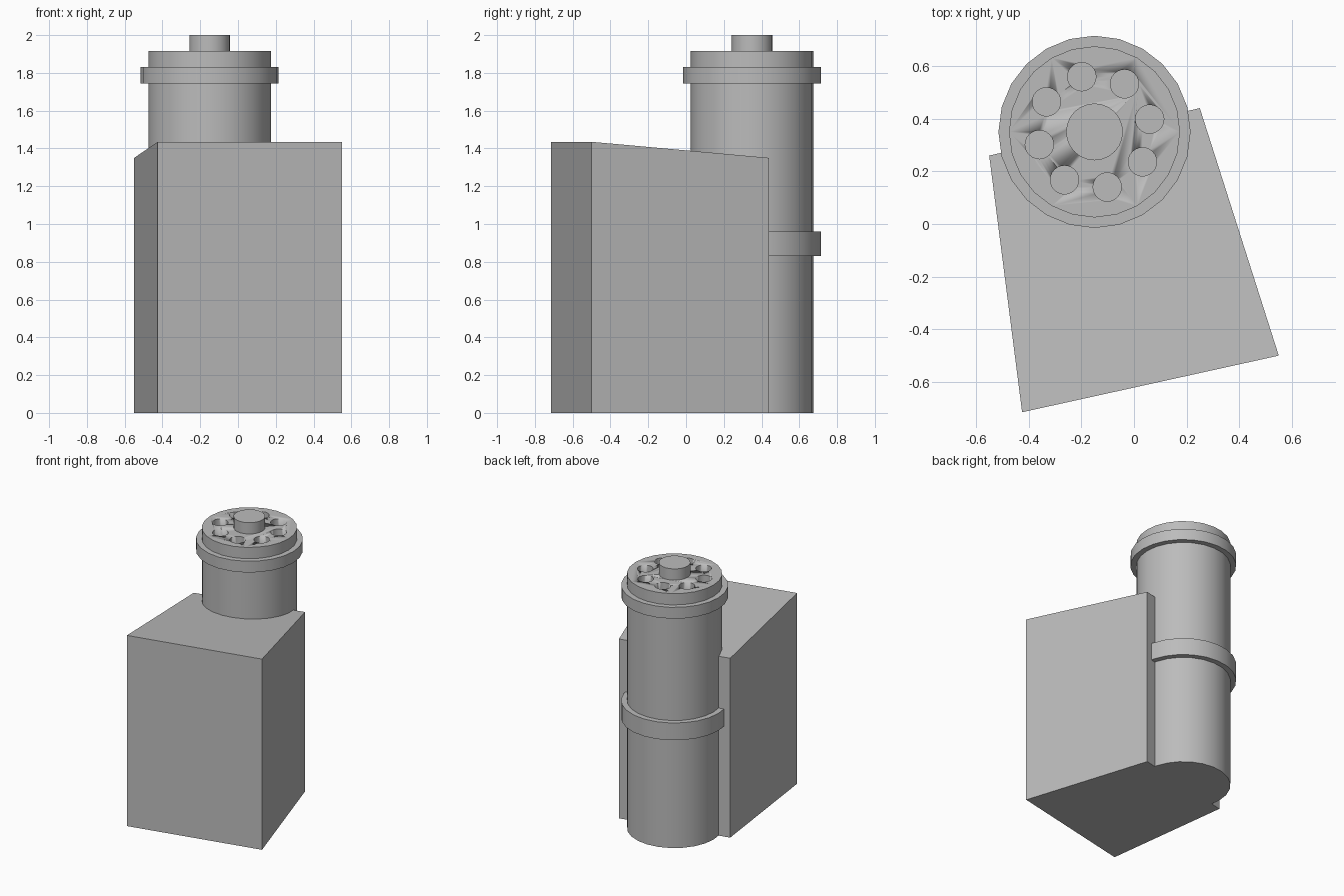
import bpy, bmesh, math
from mathutils import Matrix, Vector

old = bpy.data.objects.get("Cube")
if old:
    bpy.data.objects.remove(old, do_unlink=True)

AXIS = Vector((-0.15, 0.35, 0))   # centre line of the column
SIDES = 24

grey = bpy.data.materials.new("plain grey")
grey.use_nodes = True
colour = (0.5, 0.5, 0.5, 1)
grey.diffuse_color = colour
grey.node_tree.nodes["Principled BSDF"].inputs["Base Color"].default_value = colour


def finish(name, bm, smooth=False):
    bmesh.ops.recalc_face_normals(bm, faces=bm.faces)
    mesh = bpy.data.meshes.new(name)
    bm.to_mesh(mesh)
    bm.free()
    obj = bpy.data.objects.new(name, mesh)
    bpy.context.collection.objects.link(obj)
    mesh.materials.append(grey)
    if smooth:
        bpy.ops.object.select_all(action='DESELECT')
        obj.select_set(True)
        bpy.context.view_layer.objects.active = obj
        bpy.ops.object.shade_smooth_by_angle(angle=math.radians(35))
    return obj


def add_cylinder(bm, centre, radius, z0, z1, sides=SIDES):
    place = Matrix.Translation((centre.x, centre.y, (z0 + z1) / 2))
    bmesh.ops.create_cone(bm, cap_ends=True, segments=sides, radius1=radius,
                          radius2=radius, depth=z1 - z0, matrix=place)


def cylinder(name, radius, z0, z1):
    bm = bmesh.new()
    add_cylinder(bm, AXIS, radius, z0, z1)
    return finish(name, bm, True)


def cut(target, cutter):
    cutter.hide_render = True
    cutter.hide_set(True)
    mod = target.modifiers.new("cut", 'BOOLEAN')
    mod.operation = 'DIFFERENCE'
    mod.solver = 'EXACT'
    mod.object = cutter


# Skewed block with a top that slopes down to the back
corners = [(-0.425, -0.715, 1.435), (0.55, -0.5, 1.435),
           (0.25, 0.44, 1.35), (-0.55, 0.26, 1.35)]
bm = bmesh.new()
low = [bm.verts.new((x, y, 0)) for x, y, z in corners]
high = [bm.verts.new(c) for c in corners]
bm.faces.new(low)
bm.faces.new(high)
for i in range(4):
    j = (i + 1) % 4
    bm.faces.new((low[i], low[j], high[j], high[i]))
block = finish("block", bm)

# Round column set into a groove in the block
column = cylinder("column", 0.325, 0, 1.915)
cut(block, cylinder("groove_cutter", 0.325, -0.1, 2.1))

# Ring of holes in the top of the column
bm = bmesh.new()
for k in range(8):
    a = math.radians(13 + 45 * k)
    spot = AXIS + Vector((math.cos(a), math.sin(a), 0)) * 0.215
    add_cylinder(bm, spot, 0.054, 1.83, 2)
cut(column, finish("hole_cutter", bm, True))

# Collars and the centre knob
cylinder("lower_collar", 0.365, 0.83, 0.96)
cylinder("upper_collar", 0.365, 1.745, 1.83)
cylinder("knob", 0.108, 1.9, 2.0)
